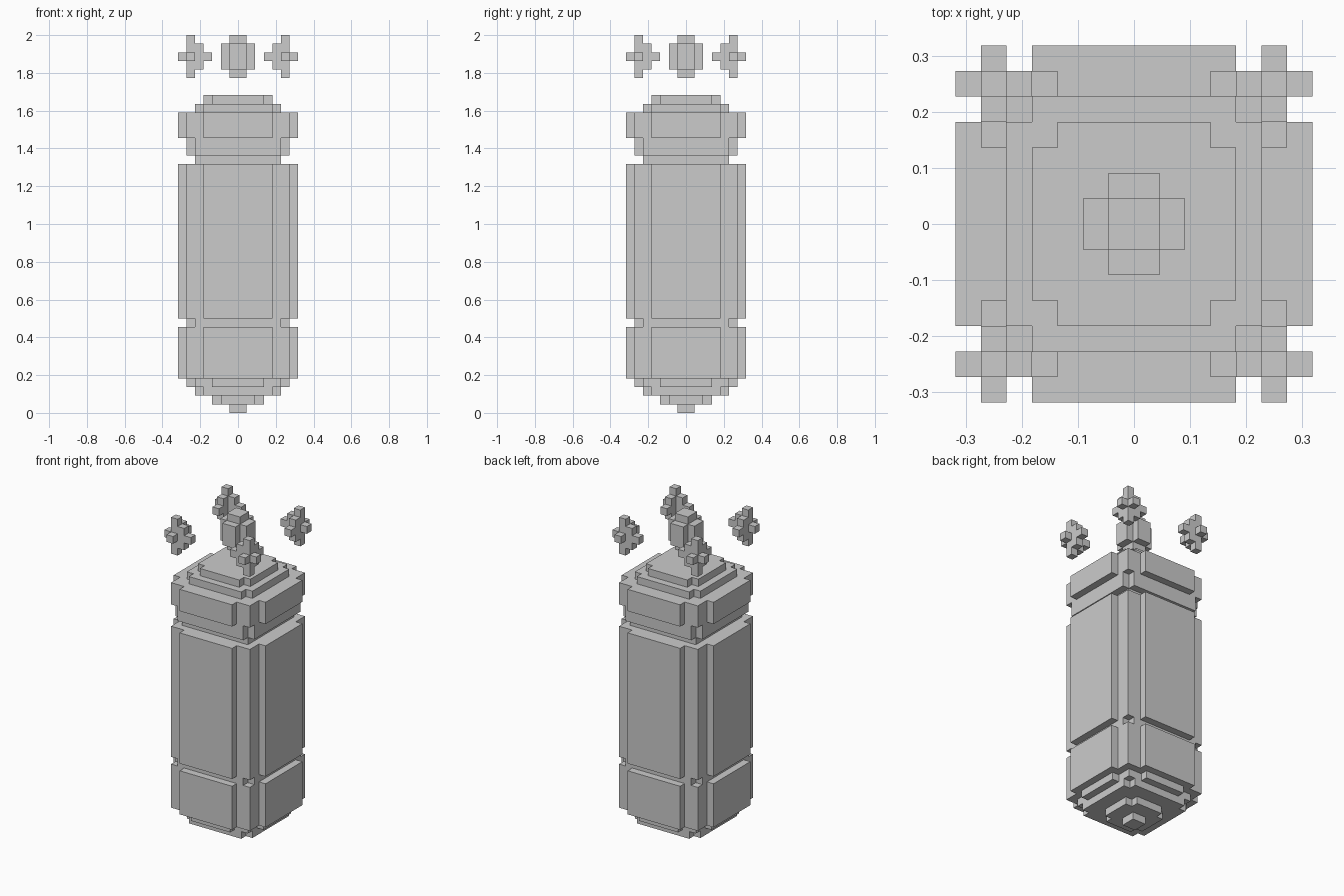
import bpy
import bmesh
from mathutils import Vector

if "Cube" in bpy.data.objects:
    bpy.data.objects.remove(bpy.data.objects["Cube"], do_unlink=True)

U = 2 / 44  # one block


def outline(steps):
    """Four-way symmetric stepped outline from the outer corners of one quadrant."""
    corners = list(steps) + [(b, a) for a, b in reversed(steps) if a != b]
    quarter = []
    for i, (x, y) in enumerate(corners):
        quarter.append((x, y))
        if i + 1 < len(corners):
            quarter.append((corners[i + 1][0], y))
    points = []
    for _ in range(4):
        points += quarter
        quarter = [(-y, x) for x, y in quarter]
    return points


def add_prism(bm, points, low, high):
    base = bm.faces.new([bm.verts.new((x * U, y * U, low * U)) for x, y in points])
    grown = bmesh.ops.extrude_face_region(bm, geom=[base], use_keep_orig=True)
    top = [v for v in grown["geom"] if isinstance(v, bmesh.types.BMVert)]
    bmesh.ops.translate(bm, verts=top, vec=Vector((0, 0, (high - low) * U)))


def add_box(bm, x0, x1, y0, y1, low, high):
    add_prism(bm, [(x0, y0), (x1, y0), (x1, y1), (x0, y1)], low, high)


def finish(bm, name):
    bmesh.ops.recalc_face_normals(bm, faces=bm.faces)
    mesh = bpy.data.meshes.new(name)
    bm.to_mesh(mesh)
    bm.free()
    obj = bpy.data.objects.new(name, mesh)
    bpy.context.collection.objects.link(obj)
    return obj


def layers(name, *stack):
    bm = bmesh.new()
    for low, high, steps in stack:
        add_prism(bm, outline(steps), low, high)
    return finish(bm, name)


PANELLED = [(7, 4), (6, 6)]  # raised side panels with corner posts

# Tapered foot
layers("stepped_foot",
       (0, 1, [(1, 1)]),
       (1, 2, [(3, 2)]),
       (2, 3, [(5, 4)]),
       (3, 4, [(6, 3), (5, 5)]))

# Shaft
layers("lower_body", (4, 10, PANELLED))
layers("lower_groove", (10, 11, [(6, 5)]))
layers("main_body", (11, 29, PANELLED))
layers("neck", (29, 30, [(5, 5)]))

# Collar and roof
layers("collar", (30, 32, [(6, 5)]), (32, 35, PANELLED))
layers("stepped_roof", (35, 36, [(5, 4)]), (36, 37, [(4, 3)]))

# Floating centre crystal
layers("centre_crystal",
       (39, 40, [(1, 1)]),
       (40, 43, [(2, 1)]),
       (43, 44, [(1, 1)]))

# Floating corner crystals: a column with arms along both axes
ARMS = [(3, 4, 41, 42), (4, 5, 40, 43), (6, 7, 41, 42)]
for sx, side in ((1, "left"), (-1, "right")):
    for sy, end in ((-1, "front"), (1, "back")):
        bm = bmesh.new()
        add_box(bm, 5 * sx, 6 * sx, 5 * sy, 6 * sy, 39, 44)
        for a, b, low, high in ARMS:
            add_box(bm, a * sx, b * sx, 5 * sy, 6 * sy, low, high)
            add_box(bm, 5 * sx, 6 * sx, a * sy, b * sy, low, high)
        finish(bm, f"{end}_{side}_crystal")
